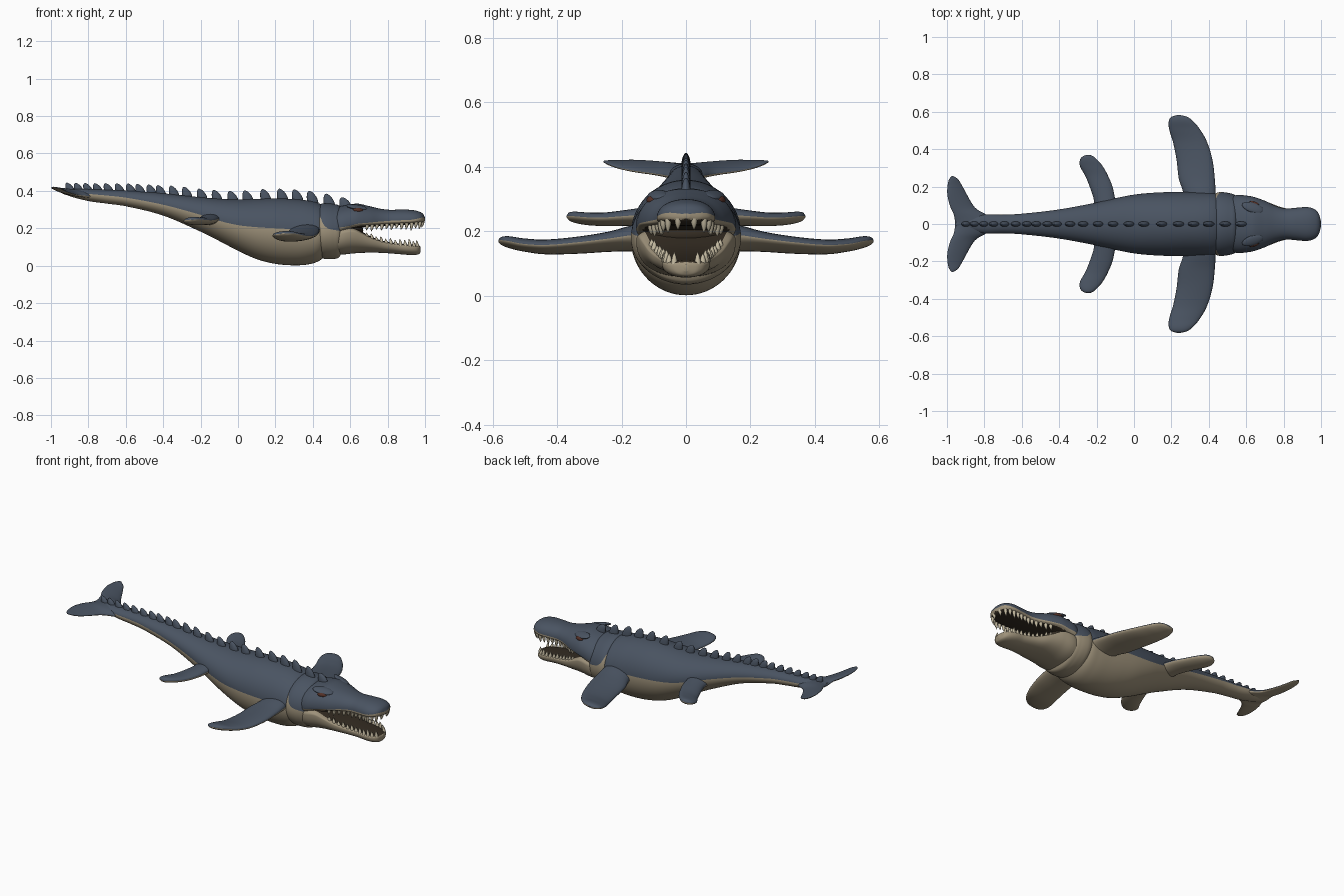
import bpy, bmesh, math
from mathutils import Vector, Matrix

if "Cube" in bpy.data.objects:
    bpy.data.objects.remove(bpy.data.objects["Cube"])


def material(name, rgb):
    m = bpy.data.materials.new(name)
    m.diffuse_color = (*rgb, 1)
    m.use_nodes = True
    m.node_tree.nodes["Principled BSDF"].inputs["Base Color"].default_value = m.diffuse_color
    return m


SLATE = material("slate_blue_skin", (0.068, 0.088, 0.122))
TAN = material("tan_belly", (0.34, 0.285, 0.195))
MOUTH = material("dark_mouth", (0.034, 0.025, 0.016))
TOOTH = material("ivory_teeth", (0.53, 0.47, 0.34))
EYE = material("red_brown_eye", (0.09, 0.03, 0.02))


def curve(table, x):
    """Smooth interpolation of every column of a table by its first column."""
    n = len(table)
    i = 0
    while i < n - 2 and x > table[i + 1][0]:
        i += 1
    a, b = table[i], table[i + 1]
    p, q = table[max(i - 1, 0)], table[min(i + 2, n - 1)]
    h = b[0] - a[0]
    t = min(max((x - a[0]) / h, 0), 1)
    out = []
    for k in range(1, len(a)):
        ma = (b[k] - p[k]) / (b[0] - p[0]) * h
        mb = (q[k] - a[k]) / (q[0] - a[0]) * h
        out.append((2*t**3 - 3*t*t + 1) * a[k] + (t**3 - 2*t*t + t) * ma
                   + (3*t*t - 2*t**3) * b[k] + (t**3 - t*t) * mb)
    return out


def finish(name, bm, mats, rule=None, sharp=50):
    bmesh.ops.recalc_face_normals(bm, faces=bm.faces[:])
    bm.normal_update()
    for f in bm.faces:
        f.smooth = True
        if rule:
            f.material_index = rule(f.calc_center_median(), f.normal)
    me = bpy.data.meshes.new(name)
    bm.to_mesh(me)
    bm.free()
    for m in mats:
        me.materials.append(m)
    me.set_sharp_from_angle(angle=math.radians(sharp))
    ob = bpy.data.objects.new(name, me)
    bpy.context.collection.objects.link(ob)
    return ob


def skin(bm, rings):
    loops = [[bm.verts.new(p) for p in r] for r in rings]
    n = len(loops[0])
    for a, b in zip(loops, loops[1:]):
        for k in range(n):
            bm.faces.new((a[k], a[(k + 1) % n], b[(k + 1) % n], b[k]))
    bm.faces.new(loops[0])
    bm.faces.new(loops[-1])


def spread(a, b, n):
    return [a + (b - a) * (1 - math.cos(math.pi * i / n)) / 2 for i in range(n + 1)]


def lengthwise(table, n=90, sides=56, power=1.0):
    """Rings along x from rows of x, top, bottom, half width, widest height and,
    if given, colour line height; one edge loop runs along that line."""
    rings = []
    for x in spread(table[0][0], table[-1][0], n):
        top, bot, hw, mid, *line = curve(table, x)
        a0 = 0
        if line:
            d = line[0] - mid
            r = min(abs(d) / (top - mid if d > 0 else mid - bot), .97)
            a0 = math.copysign(math.asin(r ** (1 / power)), d)
        ring, half = [], sides // 2
        for k in range(sides):
            if k < half:
                a = a0 + (math.pi - 2 * a0) * k / half
            else:
                a = math.pi - a0 + (math.pi + 2 * a0) * (k - half) / half
            c, s = math.cos(a), math.sin(a)
            y = hw * math.copysign(abs(c) ** power, c)
            z = mid + (top - mid if s > 0 else mid - bot) * math.copysign(abs(s) ** power, s)
            ring.append((x, y, z))
        rings.append(ring)
    return rings


def flipper(name, table, side=1, n=44, sides=28):
    """Rows of span y, leading x, trailing x, leading z, trailing z, thickness."""
    rings = []
    for y in spread(table[0][0], table[-1][0], n):
        xl, xt, zl, zt, th = curve(table, y)
        ring = []
        for k in range(sides):
            a = math.tau * k / sides
            u = (1 - math.cos(a)) / 2
            ring.append((xl + (xt - xl) * u, side * y, zl + (zt - zl) * u + th / 2 * math.sin(a)))
        rings.append(ring)
    bm = bmesh.new()
    skin(bm, rings)
    return finish(name, bm, [SLATE, TAN], lambda c, nrm: 0 if nrm.z > 0 else 1)


# Body
BODY = [(-.95, .41, .398, .012, .404, .404), (-.9, .412, .372, .032, .393, .393),
        (-.8, .41, .346, .05, .38, .384), (-.7, .406, .332, .05, .37, .375),
        (-.6, .402, .318, .055, .36, .364), (-.4, .387, .268, .078, .325, .326),
        (-.2, .366, .182, .115, .275, .272), (-.1, .358, .132, .138, .245, .24),
        (0, .354, .08, .157, .22, .217), (.1, .357, .035, .167, .2, .206),
        (.2, .36, .01, .171, .19, .2), (.3, .356, .002, .171, .18, .195),
        (.38, .347, .008, .17, .175, .19), (.44, .33, .03, .163, .175, .19),
        (.5, .29, .09, .12, .19, .19)]
bm = bmesh.new()
skin(bm, lengthwise(BODY, 140, 72))
finish("body", bm, [SLATE, TAN], lambda c, n: 0 if c.z > curve(BODY, c.x)[4] else 1)

# Neck fold behind the head
COLLAR = [(.425, .31, .07, .14, .185, .29), (.437, .326, .048, .163, .185, .27),
          (.455, .333, .038, .17, .182, .225), (.48, .334, .036, .17, .18, .2),
          (.51, .33, .036, .165, .18, .192), (.54, .322, .044, .155, .18, .187),
          (.555, .3, .07, .135, .18, .185)]
bm = bmesh.new()
skin(bm, lengthwise(COLLAR, 40, 64))
finish("neck_fold", bm, [SLATE, TAN], lambda c, n: 0 if c.z > curve(COLLAR, c.x)[4] else 1)

# Upper head and snout
UPPER = [(.5, .3, .14, .14, .2, .2), (.55, .318, .16, .155, .21, .205),
         (.6, .327, .185, .152, .22, .214), (.64, .332, .2, .145, .225, .224),
         (.7, .319, .208, .124, .228, .23), (.76, .305, .212, .096, .232, .236),
         (.81, .299, .215, .083, .235, .24), (.87, .3, .217, .087, .237, .243),
         (.93, .298, .22, .09, .24, .246), (.97, .289, .224, .076, .246, .254),
         (.99, .276, .23, .05, .25, .258), (1.0, .256, .24, .012, .25, .254)]


def upper_rule(c, n):
    if n.z < -.6 and c.x > .6 and abs(c.y) < .88 * curve(UPPER, c.x)[2]:
        return 2
    return 0 if c.z > curve(UPPER, c.x)[4] else 1


bm = bmesh.new()
skin(bm, lengthwise(UPPER, 90, 64, .9))
finish("upper_head", bm, [SLATE, TAN, MOUTH], upper_rule)

# Lower jaw
LOWER = [(.5, .2, .06, .14, .15), (.56, .215, .06, .154, .17), (.62, .208, .066, .147, .178),
         (.67, .178, .069, .132, .16), (.72, .152, .07, .115, .137), (.78, .132, .068, .092, .118),
         (.85, .12, .063, .077, .107), (.91, .114, .058, .073, .1), (.95, .111, .058, .06, .095),
         (.97, .107, .064, .038, .09), (.977, .098, .076, .008, .088)]
bm = bmesh.new()
skin(bm, lengthwise(LOWER, 80, 64, .85))
finish("lower_jaw", bm, [TAN, MOUTH],
       lambda c, n: 1 if n.z > .6 and abs(c.y) < .84 * curve(LOWER, c.x)[2] and c.x > .6 else 0)

# Dark throat between the jaws
bm = bmesh.new()
bmesh.ops.create_uvsphere(bm, u_segments=24, v_segments=12, radius=1,
                          matrix=Matrix.Translation((.6, 0, .19)) @ Matrix.Diagonal((.07, .125, .045, 1)))
finish("throat", bm, [MOUTH])


# Teeth follow the jaw outlines
def teeth(name, table, xs, down):
    bm = bmesh.new()
    for i, x in enumerate(xs):
        top, bot, hw, mid = curve(table, x)[:4]
        big = (.044 if x > .9 else .036) * (1 if i % 2 else .8)
        base = mid - .01 if down else mid + .002
        d = -1 if down else 1
        for s in (1, -1):
            rings = []
            for t, r in ((0, .0102), (.35, .0095), (.7, .006), (.93, .0022), (1, .0006)):
                rings.append([(x - .009 + r * math.cos(k * math.tau / 8) - .005 * t * t,
                               s * hw * .87 + r * math.sin(k * math.tau / 8),
                               base + d * big * t) for k in range(8)])
            skin(bm, rings)
    finish(name, bm, [TOOTH])


teeth("upper_teeth", UPPER, [.7 + .0265 * i for i in range(10)] + [.962, .982, .996], True)
teeth("lower_teeth", LOWER, [.7 + .0255 * i for i in range(9)] + [.928, .95, .968], False)

# Eyes and brow ridges
for s, side in ((1, "left"), (-1, "right")):
    for name, loc, size, tilt, mat in (
            ("eye", (.642, .107, .297), (.028, .014, .013), .08, EYE),
            ("brow", (.635, .088, .313), (.06, .028, .011), .12, SLATE)):
        bm = bmesh.new()
        mat4 = (Matrix.Translation((loc[0], s * loc[1], loc[2])) @ Matrix.Rotation(-s * .3, 4, 'Z')
                @ Matrix.Rotation(tilt, 4, 'Y') @ Matrix.Rotation(-s * .35, 4, 'X')
                @ Matrix.Diagonal((*size, 1)))
        bmesh.ops.create_uvsphere(bm, u_segments=24, v_segments=14, radius=1, matrix=mat4)
        finish(side + "_" + name, bm, [mat])

# Flippers
FRONT = [(.1, .436, .26, .192, .17, .1), (.17, .436, .262, .188, .168, .078),
         (.24, .432, .24, .178, .158, .06), (.34, .42, .228, .166, .148, .05),
         (.44, .39, .208, .158, .146, .044), (.51, .35, .187, .162, .156, .04),
         (.55, .315, .186, .17, .164, .036), (.573, .285, .2, .173, .168, .024),
         (.582, .25, .23, .172, .17, .006)]
REAR = [(.07, -.085, -.215, .255, .245, .066), (.13, -.1, -.215, .252, .24, .056),
        (.2, -.115, -.237, .247, .235, .046), (.26, -.14, -.262, .243, .232, .04),
        (.31, -.168, -.289, .244, .235, .038), (.345, -.198, -.288, .247, .241, .034),
        (.363, -.22, -.272, .248, .245, .024), (.37, -.238, -.252, .247, .246, .006)]
for s, side in ((1, "left"), (-1, "right")):
    flipper(side + "_front_flipper", FRONT, s)
    flipper(side + "_rear_flipper", REAR, s)

# Tail fluke
HALF = [(.05, -.79, -.963, .372, .408, .034), (.075, -.835, -.975, .376, .411, .031),
        (.1, -.86, -.985, .38, .414, .028), (.16, -.895, -.998, .388, .418, .024),
        (.21, -.922, -.996, .398, .418, .018), (.24, -.942, -.988, .408, .418, .012),
        (.256, -.965, -.975, .415, .418, .004)]
FLUKE = [(-r[0], *r[1:]) for r in reversed(HALF)] + [(0, -.75, -.957, .372, .4, .042)] + HALF
flipper("tail_fluke", FLUKE, 1, 80)

# Row of back spines, leaning rearward: x position and tip height
SPINES = [(-.906, .444), (-.86, .443), (-.81, .442), (-.757, .441), (-.7, .441), (-.64, .44),
          (-.58, .439), (-.53, .437), (-.47, .434), (-.42, .431), (-.35, .428), (-.28, .422),
          (-.2, .412), (-.12, .405), (-.035, .4), (.045, .403), (.14, .41), (.23, .412),
          (.31, .408), (.39, .4), (.48, .385), (.565, .366)]
bm = bmesh.new()
for x, tip in SPINES:
    base = min(curve(BODY, x)[0], tip - .035) - .012 if x < .42 else .315
    half = .024 + .007 * (x + .9) / 1.4
    rings = []
    for t in (0, .3, .55, .75, .9, .98, 1):
        w = max(1 - t ** 2.2, .004) ** .58
        rings.append([(x + .01 - .018 * t ** 1.5 + half * w * math.cos(k * math.tau / 16),
                       .015 * w * math.sin(k * math.tau / 16),
                       base + (tip - base) * t) for k in range(16)])
    skin(bm, rings)
finish("back_spines", bm, [SLATE])
